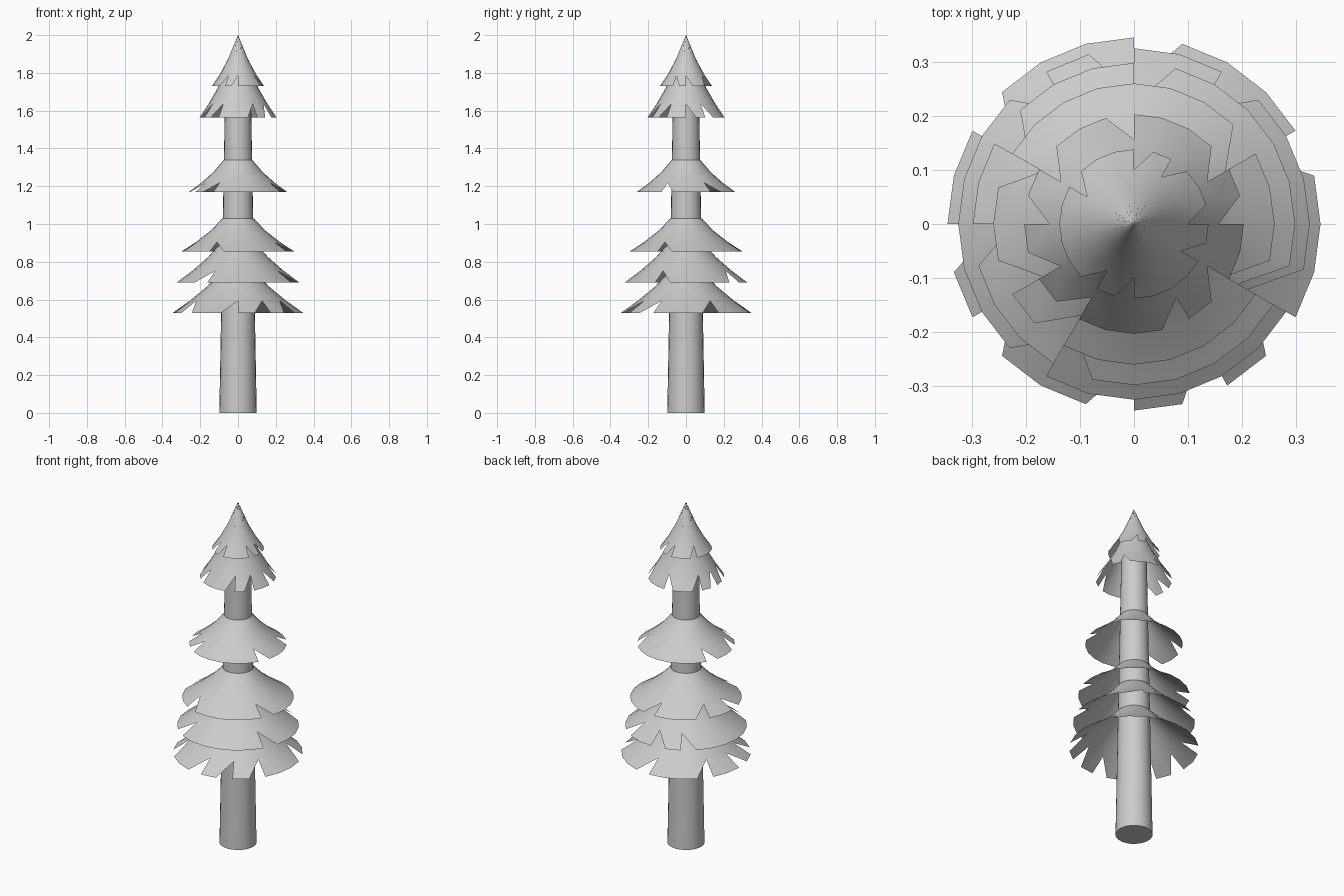
import bpy, math

if "Cube" in bpy.data.objects:
    bpy.data.objects.remove(bpy.data.objects["Cube"])

N = 24  # sides of every branch tier


def make_object(name, verts, faces):
    mesh = bpy.data.meshes.new(name)
    mesh.from_pydata(verts, [], faces)
    mesh.update()
    mesh.shade_smooth()
    obj = bpy.data.objects.new(name, mesh)
    bpy.context.collection.objects.link(obj)
    return obj


def branch_tier(name, profile, notches):
    """Flared skirt; profile runs top to rim, notched segments lose half a rim quad."""
    verts, faces = [], []
    for r, z in profile:
        for k in range(N):
            a = 2 * math.pi * k / N
            verts.append((r * math.cos(a), r * math.sin(a), z))
    last = len(profile) - 2
    for i in range(len(profile) - 1):
        for k in range(N):
            n = (k + 1) % N
            a, b, c, d = i*N + k, (i+1)*N + k, (i+1)*N + n, i*N + n
            if i == last and k in notches:
                # the open triangle points alternately left or right
                faces.append((a, b, d) if k % 2 else (a, c, d))
            elif profile[i][0] < 0.001:
                faces.append((a, b, c))
            else:
                faces.append((a, b, c, d))
    return make_object(name, verts, faces)


# Trunk, tapering into the crown
bpy.ops.mesh.primitive_cone_add(vertices=24, radius1=0.099, radius2=0.067,
                                depth=1.76, location=(0, 0, 0.88))
trunk = bpy.context.object
trunk.name = "trunk"
bpy.ops.object.shade_smooth_by_angle(angle=math.radians(40))

# Branch tiers: (top r, top z, rim r, rim z, notched segments)
tiers = [
    (0.09, 0.745, 0.345, 0.53, (1, 5, 9, 12, 14, 17, 19, 21)),
    (0.09, 0.90, 0.325, 0.69, (3, 6, 8, 15, 22)),
    (0.082, 1.03, 0.298, 0.855, (5, 9, 12, 16, 22)),
    (0.075, 1.34, 0.26, 1.17, (2, 10, 13, 15, 22)),
    (0.07, 1.80, 0.203, 1.565, (0, 2, 6, 9, 11, 13, 15, 19, 21)),
]
for i, (r0, z0, r1, z1, notches) in enumerate(tiers):
    profile = []
    for t, sag in ((0, 0), (0.3, 0.014), (0.65, 0.012), (1, 0)):
        profile.append((r0 + (r1 - r0) * t, z0 + (z1 - z0) * t - sag))
    branch_tier(f"branch_tier_{i + 1}", profile, notches)

# Pointed treetop
branch_tier("treetop", [(0.0005, 2.0), (0.055, 1.868), (0.10, 1.785), (0.138, 1.73)],
            (0, 3, 5, 9, 15, 17, 22))
